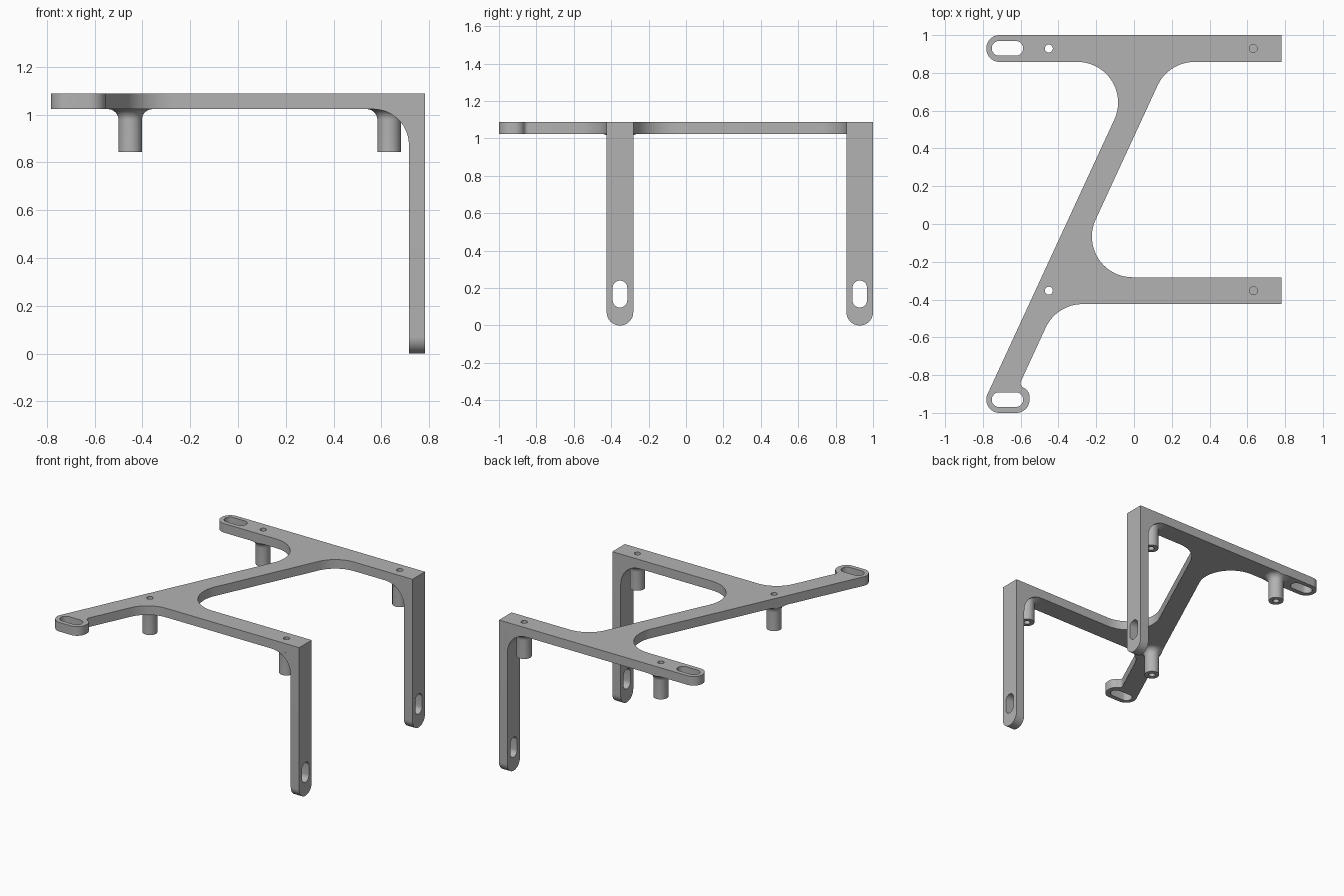
import bpy, bmesh, math
from mathutils import Vector, Matrix

if "Cube" in bpy.data.objects:
    bpy.data.objects.remove(bpy.data.objects["Cube"])

grey = bpy.data.materials.new("plain grey")
grey.use_nodes = True
grey.diffuse_color = (0.45, 0.45, 0.45, 1)
grey.node_tree.nodes["Principled BSDF"].inputs["Base Color"].default_value = (0.45, 0.45, 0.45, 1)

TOP, UNDER = 1.088, 1.023          # plate faces
END, LEG_IN = 0.782, 0.715         # outer and inner leg faces
HALF = 0.071                       # half width of the bars
BACK, FRONT = 0.929, -0.353        # bar centre lines
HOLE, SLOT = 0.021, 0.039
LEAN = 0.462                       # sideways run of the diagonal strut


def rounded(corners):
    """Turn (x, y, radius) corners into an outline with arcs."""
    pts = []
    for i, (x, y, r) in enumerate(corners):
        p = Vector((x, y))
        if r == 0:
            pts.append(p)
            continue
        a = (Vector(corners[i - 1][:2]) - p).normalized()
        b = (Vector(corners[(i + 1) % len(corners)][:2]) - p).normalized()
        half = a.angle(b) / 2
        centre = p + (a + b).normalized() * r / math.sin(half)
        start = p + a * r / math.tan(half) - centre
        end = p + b * r / math.tan(half) - centre
        sweep = math.atan2(start.x * end.y - start.y * end.x, start.dot(end))
        steps = max(4, int(abs(sweep) / 0.1))
        for k in range(steps + 1):
            pts.append(centre + Matrix.Rotation(sweep * k / steps, 2) @ start)
    return pts


def slot(x, y, dx, dy, r):
    """Stadium outline; a circle when dx and dy are zero."""
    pts = []
    for k in range(48):
        t = math.tau * (k + 0.5) / 48
        c, s = math.cos(t), math.sin(t)
        pts.append(Vector((x + math.copysign(dx, c) + r * c, y + math.copysign(dy, s) + r * s)))
    return pts


def finish(obj):
    bm = bmesh.new()
    bm.from_mesh(obj.data)
    bmesh.ops.remove_doubles(bm, verts=bm.verts, dist=0.0001)
    bmesh.ops.recalc_face_normals(bm, faces=bm.faces)
    bm.to_mesh(obj.data)
    bm.free()
    obj.data.materials.clear()
    obj.data.materials.append(grey)
    bpy.ops.object.select_all(action='DESELECT')
    obj.select_set(True)
    bpy.context.view_layer.objects.active = obj
    bpy.ops.object.shade_smooth_by_angle(angle=math.radians(30))


def slab(name, loops, thickness, axes, centre):
    """Extrude an outline with holes; axes are the world directions of its x, y, z."""
    curve = bpy.data.curves.new(name, 'CURVE')
    curve.dimensions = '2D'
    curve.fill_mode = 'BOTH'
    curve.extrude = thickness / 2
    for loop in loops:
        spline = curve.splines.new('POLY')
        spline.points.add(len(loop) - 1)
        for point, p in zip(spline.points, loop):
            point.co = (p.x, p.y, 0, 1)
        spline.use_cyclic_u = True
    obj = bpy.data.objects.new(name, curve)
    bpy.context.collection.objects.link(obj)
    obj.matrix_world = Matrix.Translation(centre) @ Matrix(axes).transposed().to_4x4()
    bpy.ops.object.select_all(action='DESELECT')
    obj.select_set(True)
    bpy.context.view_layer.objects.active = obj
    bpy.ops.object.convert(target='MESH')
    finish(bpy.context.view_layer.objects.active)


X, Y, Z = (1, 0, 0), (0, 1, 0), (0, 0, 1)


def left_edge(y, r):
    return (-0.11 + LEAN * (y - 0.54), y, r)


def right_edge(y, r):
    return (-0.2 + LEAN * (y - 0.03), y, r)


# Top plate: two bars joined by a slanted strut
R = 0.215
outline = rounded([
    (END, 1, 0), (-END, 1, 0.07), (-END, BACK - HALF, 0.07),
    left_edge(BACK - HALF, R), left_edge(-0.915, 0.03),
    (-END, -1, 0.07), (-0.553, -1, 0.07), (-0.553, -0.885, 0.055), right_edge(-0.853, 0.025),
    right_edge(FRONT - HALF, R), (END, FRONT - HALF, 0),
    (END, FRONT + HALF, 0), right_edge(FRONT + HALF, R),
    right_edge(BACK - HALF, R), (END, BACK - HALF, 0)])
standoff_x = (-0.451, 0.632)
holes = [slot(x, y, 0, 0, HOLE) for x in standoff_x for y in (FRONT, BACK)]
holes += [slot(-0.67, y, 0.044, 0, SLOT) for y in (-0.93, 0.93)]
slab("top_plate", [outline] + holes, TOP - UNDER, (X, Y, Z), (0, 0, (TOP + UNDER) / 2))


def standoff(name, x, y, limits):
    """Hollow post with a flared root, trimmed flat where it meets a plate edge."""
    flare, post, base = 0.045, 0.049, 0.844
    profile = [(HOLE, UNDER), (HOLE, base), (post, base)]
    for k in range(11):
        t = math.pi / 2 * k / 10
        profile.append((post + flare * (1 - math.cos(t)), UNDER - flare + flare * math.sin(t)))
    sides = 48
    bm = bmesh.new()
    rings = []
    for r, z in profile:
        ring = []
        for k in range(sides):
            a = math.tau * (k + 0.5) / sides
            d = Vector((r * math.cos(a), r * math.sin(a)))
            for normal, limit in limits:
                n = Vector(normal).normalized()
                d -= n * max(0, d.dot(n) - limit)
            ring.append(bm.verts.new((x + d.x, y + d.y, z)))
        rings.append(ring)
    for a, b in zip(rings, rings[1:]):
        for k in range(sides):
            j = (k + 1) % sides
            bm.faces.new((a[k], a[j], b[j], b[k]))
    mesh = bpy.data.meshes.new(name)
    bm.to_mesh(mesh)
    bm.free()
    obj = bpy.data.objects.new(name, mesh)
    bpy.context.collection.objects.link(obj)
    finish(obj)


bar_sides = [((0, 1), HALF), ((0, -1), HALF)]
strut_side = [((-1, LEAN), 0.065)]
for place, y in (("front", FRONT), ("back", BACK)):
    # Leg with a rounded foot and an upright slot
    leg = rounded([(y - HALF, UNDER, 0), (y - HALF, 0, HALF - 0.0005),
                   (y + HALF, 0, HALF - 0.0005), (y + HALF, UNDER, 0)])
    slab(place + "_leg", [leg, slot(y, 0.168, 0, 0.033, SLOT)],
         END - LEG_IN, (Y, Z, X), ((END + LEG_IN) / 2, 0, 0))

    # Curved gusset in the corner between leg and bar
    g = 0.15
    arc = [Vector((LEG_IN - g + g * math.sin(t), UNDER - g + g * math.cos(t)))
           for t in (math.pi / 2 * k / 16 for k in range(17))]
    slab(place + "_gusset", [[Vector((LEG_IN, UNDER))] + arc], 2 * HALF,
         (X, Z, (0, -1, 0)), (0, y, 0))

    # Standoffs under the bar
    for side, x in zip(("right", "left"), standoff_x):
        trim = strut_side if (place, side) == ("front", "right") else bar_sides
        standoff(f"{place}_{side}_standoff", x, y, trim)
